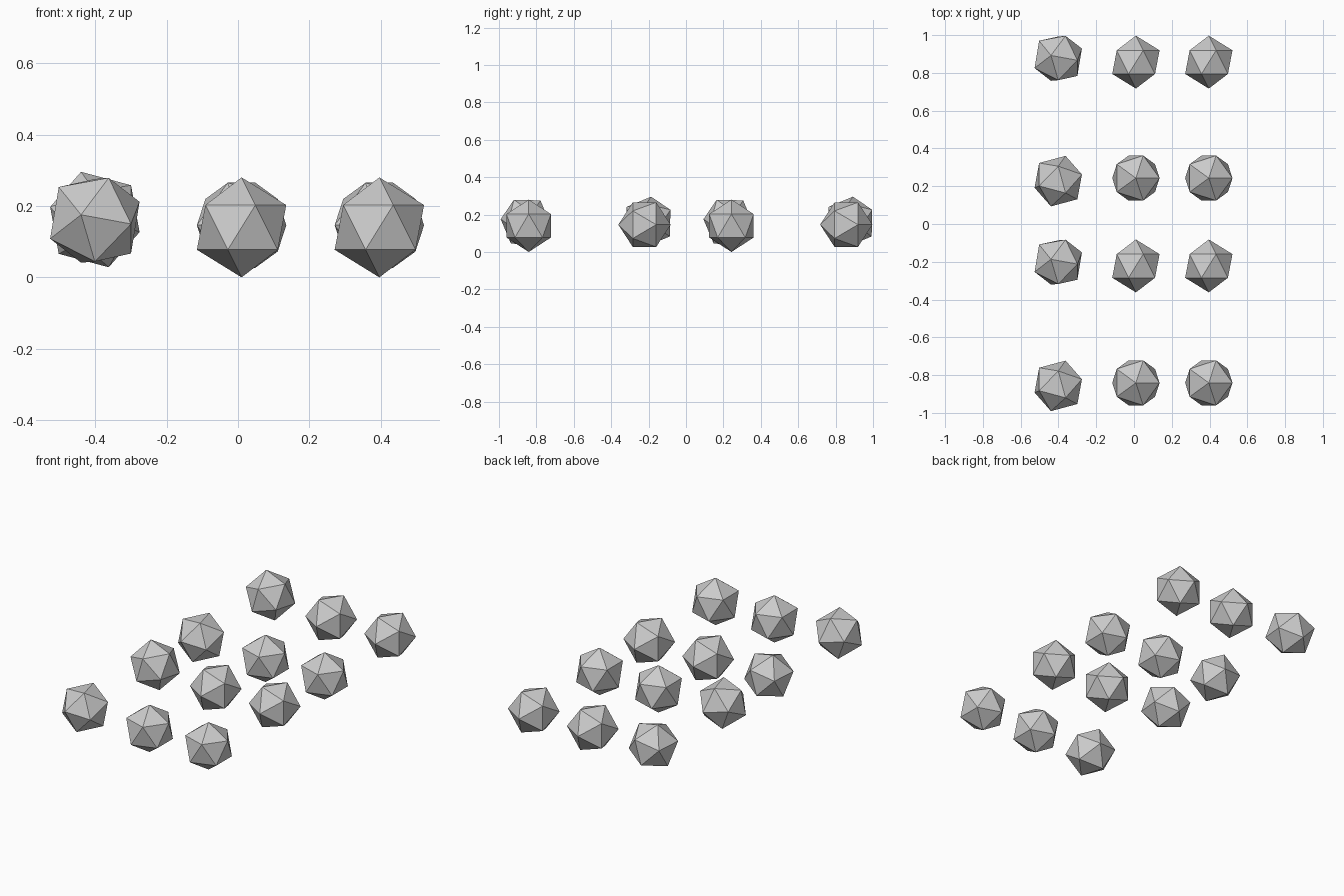
import bpy
from math import radians

if "Cube" in bpy.data.objects:
    bpy.data.objects.remove(bpy.data.objects["Cube"])

RADIUS = 0.14


def rock(name, x, y, z, tilt):
    """Flat-shaded 20-sided ball, tilted about the x axis."""
    bpy.ops.mesh.primitive_ico_sphere_add(
        subdivisions=1, radius=RADIUS, location=(x, y, z),
        rotation=(radians(tilt), 0, 0))
    bpy.context.object.name = name


# Four rows: y, height and quarter turn, plus the shift of the left-hand ball
rows = [
    (-0.841, 0.140, 0, -0.016, 0.020),
    (-0.222, 0.146, -90, 0.020, 0.016),
    (0.243, 0.140, 0, -0.016, 0.020),
    (0.857, 0.146, -90, 0.020, 0.016),
]

for i, (y, z, turn, dy, dz) in enumerate(rows, 1):
    # Left ball is tilted further and slightly shifted
    rock(f"left_ball_{i}", -0.401, y + dy, z + dz, turn - 34.3)
    # Middle and right balls share one orientation
    rock(f"middle_ball_{i}", 0.010, y, z, turn)
    rock(f"right_ball_{i}", 0.396, y, z, turn)
